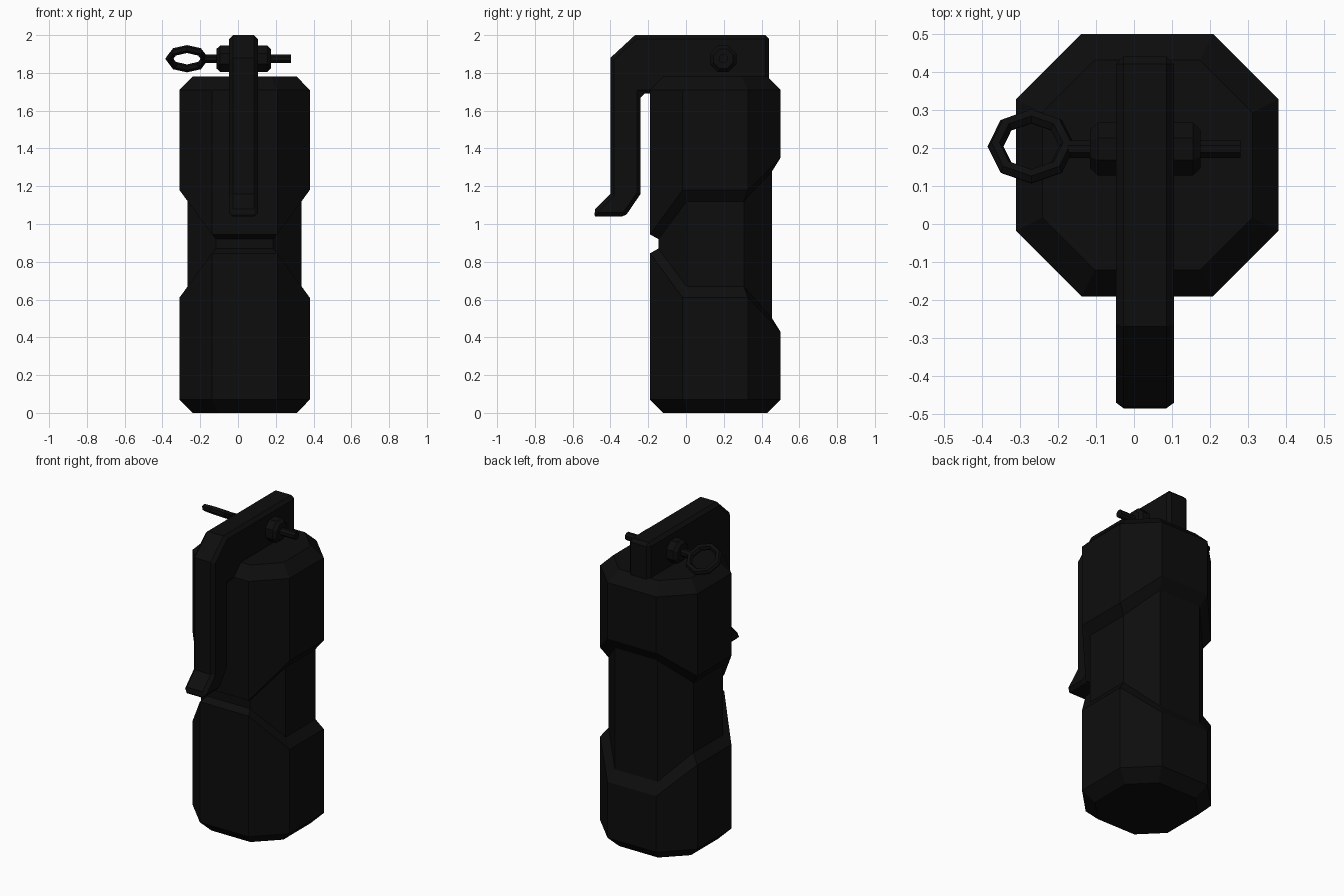
import bpy, bmesh, math
from mathutils import Matrix

if "Cube" in bpy.data.objects:
    bpy.data.objects.remove(bpy.data.objects["Cube"])

black = bpy.data.materials.new("black_metal")
black.diffuse_color = (0.004, 0.004, 0.004, 1)
black.use_nodes = True
black.node_tree.nodes["Principled BSDF"].inputs["Base Color"].default_value = black.diffuse_color


def add_object(name, bm):
    bmesh.ops.recalc_face_normals(bm, faces=bm.faces)
    mesh = bpy.data.meshes.new(name)
    bm.to_mesh(mesh)
    bm.free()
    obj = bpy.data.objects.new(name, mesh)
    bpy.context.collection.objects.link(obj)
    mesh.materials.append(black)
    return obj


def loft(name, rings, closed=False):
    """Skin a list of equal-length point rings; cap the ends unless closed."""
    bm = bmesh.new()
    vs = [[bm.verts.new(p) for p in r] for r in rings]
    n = len(vs[0])
    pairs = list(zip(vs, vs[1:])) + ([(vs[-1], vs[0])] if closed else [])
    for a, b in pairs:
        for i in range(n):
            j = (i + 1) % n
            bm.faces.new((a[i], a[j], b[j], b[i]))
    if not closed:
        bm.faces.new(vs[0])
        bm.faces.new(vs[-1])
    return add_object(name, bm)


# Octagonal body: recess heights differ for front, side and back corners
A, B = 0.345, 0.173
octagon = [(-B, -A), (B, -A), (A, -B), (A, B), (B, A), (-B, A), (-A, B), (-A, -B)]


def body_ring(scale, front, side, back):
    return [(0.035 + x * scale, 0.155 + y * scale,
             front if y == -A else back if y == A else side) for x, y in octagon]


loft("body", [body_ring(*r) for r in [
    (0.80, 0, 0, 0),
    (1, 0.07, 0.07, 0.07),
    (1, 0.845, 0.61, 0.43),
    (0.873, 0.87, 0.67, 0.50),
    (0.873, 0.92, 1.12, 1.28),
    (1, 0.945, 1.18, 1.35),
    (1, 1.71, 1.71, 1.71),
    (0.80, 1.78, 1.78, 1.78)]])

# Safety lever with head block: side profile extruded across x
profile = [(0.44, 1.69), (0.44, 2.0), (-0.27, 2.0), (-0.40, 1.88), (-0.40, 1.16),
           (-0.495, 1.065), (-0.48, 1.04), (-0.34, 1.04), (-0.315, 1.05),
           (-0.24, 1.16), (-0.24, 1.69)]
lever = loft("safety_lever", [[(x, y, z) for y, z in profile] for x in (-0.047, 0.105)])
bevel = lever.modifiers.new("chamfer", "BEVEL")
bevel.width = 0.02
bevel.segments = 1
bevel.limit_method = 'ANGLE'
bevel.angle_limit = math.radians(60)

# Pin and collar: turned around the x axis
PY, PZ = 0.197, 1.875


def turned(name, stations, sides):
    step = 2 * math.pi / sides
    loft(name, [[(x, PY + r * math.cos((i + 0.5) * step), PZ + r * math.sin((i + 0.5) * step))
                 for i in range(sides)] for x, r in stations])


turned("pin_collar", [(-0.115, 0.055), (-0.095, 0.075), (0.155, 0.075), (0.175, 0.055)], 8)
turned("pin", [(-0.175, 0.025), (0.28, 0.025)], 8)

# Pull ring: tilted octagonal torus
tilt = Matrix.Translation((-0.27, 0.204, PZ)) @ Matrix.Rotation(math.radians(-33), 4, 'X')
ring = []
for i in range(8):
    spin = Matrix.Rotation(i * math.pi / 4, 4, 'Z') @ Matrix.Translation((0.094, 0, 0))
    ring.append([tilt @ spin @ Matrix.Rotation(j * math.pi / 3, 4, 'Y')
                 @ Matrix.Translation((0.021, 0, 0)) for j in range(6)])
loft("pull_ring", [[m.translation for m in r] for r in ring], closed=True)
